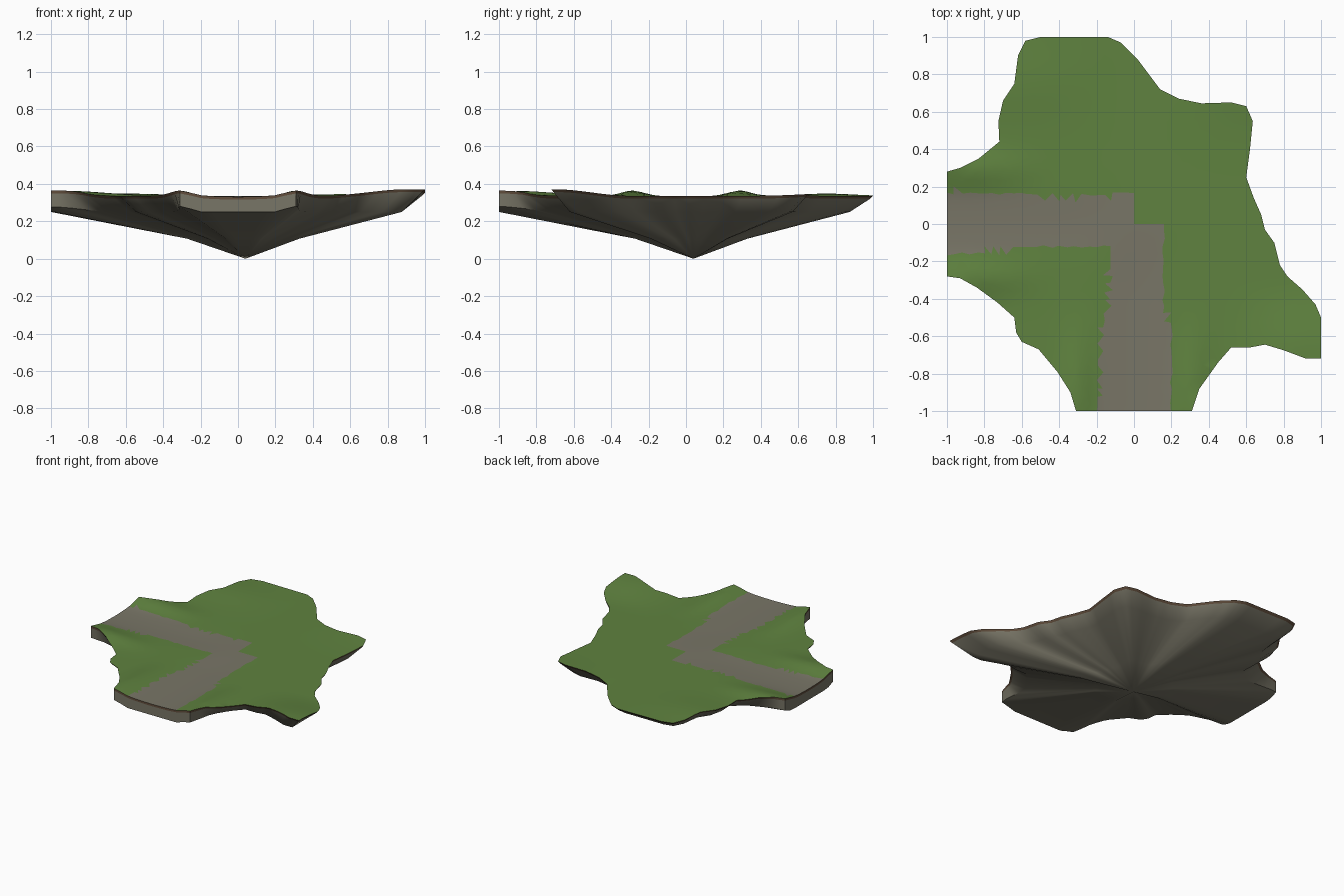
import bpy, bmesh, math, random
from mathutils import Vector
from mathutils.geometry import delaunay_2d_cdt

random.seed(4)
cube = bpy.data.objects.get("Cube")
if cube:
    bpy.data.objects.remove(cube, do_unlink=True)

CENTRE = Vector((0.04, 0.04))  # axis of the hanging rock

# Shoreline, clockwise from the left arm
OUTLINE = [
    (-1, .28), (-.93, .3), (-.83, .35), (-.72, .44), (-.725, .55), (-.7, .66),
    (-.64, .75), (-.62, .9), (-.58, .98), (-.5, 1), (-.14, 1), (-.07, .97),
    (.02, .88), (.14, .72), (.24, .67), (.36, .645), (.52, .65), (.6, .63),
    (.635, .55), (.62, .4), (.6, .25), (.64, .14), (.68, .05), (.7, -.03),
    (.75, -.1), (.78, -.22), (.82, -.28), (.9, -.35), (.97, -.43), (1, -.5),
    (1, -.72), (.92, -.72), (.8, -.675), (.7, -.645), (.62, -.66), (.52, -.66),
    (.45, -.74), (.35, -.88), (.31, -1), (-.31, -1), (-.34, -.9), (-.41, -.79),
    (-.51, -.67), (-.6, -.63), (-.63, -.58), (-.64, -.5), (-.73, -.42),
    (-.84, -.34), (-.93, -.29), (-1, -.28)]


def material(name, colour):
    mat = bpy.data.materials.new(name)
    mat.use_nodes = True
    rgba = (*colour, 1)
    mat.diffuse_color = rgba
    mat.node_tree.nodes["Principled BSDF"].inputs["Base Color"].default_value = rgba
    return mat


def ramp(value, low, high):
    t = min(max((value - low) / (high - low), 0), 1)
    return t * t * (3 - 2 * t)


def bump(value, middle, width):
    return math.exp(-((value - middle) / width) ** 2)


def ground_height(x, y):
    """Gentle lawn with banks beside both road ends and raised shores."""
    z = .336
    z += .028 * ramp(-x, .4, .95) * bump(abs(y), .29, .09)
    z += .028 * ramp(-y, .4, .95) * bump(abs(x), .31, .08)
    z += .035 * ramp(x, .45, .9) * ramp(-y, .3, .7)
    z += .012 * bump(y, .75, .2) * ramp(abs(x), .1, .6)
    z -= .005 * (bump(x, 0, .15) * ramp(-y, 0, .4) + bump(y, 0, .15) * ramp(-x, 0, .4))
    return z


def on_road(x, y):
    """Two road arms meeting at a corner."""
    west = x < 0 and abs(y - .01) < .135 + .03 * ramp(-x, .4, 1) + .03 * ramp(x, -.15, 0) * (y > 0)
    south = y < 0 and abs(x - .01) < .145 + .05 * ramp(-y, .35, .65)
    return west or south


def add_object(name, bm, mats):
    mesh = bpy.data.meshes.new(name)
    bm.to_mesh(mesh)
    bm.free()
    obj = bpy.data.objects.new(name, mesh)
    bpy.context.collection.objects.link(obj)
    for mat in mats:
        mesh.materials.append(mat)
    bpy.ops.object.select_all(action='DESELECT')
    obj.select_set(True)
    bpy.context.view_layer.objects.active = obj
    bpy.ops.object.shade_smooth_by_angle(angle=math.radians(35))
    return obj


grass = material("grass green", (.115, .225, .05))
road = material("road grey", (.19, .18, .135))
soil = material("soil brown", (.12, .075, .045))
stone = material("stone grey", (.19, .18, .135))

# Shoreline with long edges divided evenly
shore = []
for i, start in enumerate(OUTLINE):
    a, b = Vector(start), Vector(OUTLINE[(i + 1) % len(OUTLINE)])
    steps = math.ceil((b - a).length / .06)
    shore += [a.lerp(b, k / steps) for k in range(steps)]
shore.reverse()
count = len(shore)

# Ground: triangulated lawn, road faces chosen by position
STEP = .04
points = list(shore)
for i in range(-24, 25):
    for j in range(-24, 25):
        p = Vector((i * STEP, j * STEP))
        if i:
            p.x += random.uniform(-.008, .008)
        if j:
            p.y += random.uniform(-.008, .008)
        if min((p - s).length for s in shore) > .025:
            points.append(p)
loop = [(i, (i + 1) % count) for i in range(count)]
flat, _, tris, *_ = delaunay_2d_cdt(points, loop, [], 1, 1e-5)
bm = bmesh.new()
verts = [bm.verts.new((p.x, p.y, ground_height(p.x, p.y))) for p in flat]
for tri in tris:
    face = bm.faces.new([verts[k] for k in tri])
    mid = face.calc_center_median()
    face.material_index = int(on_road(mid.x, mid.y))
bmesh.ops.recalc_face_normals(bm, faces=bm.faces)
if sum(f.normal.z for f in bm.faces) < 0:
    bmesh.ops.reverse_faces(bm, faces=bm.faces)
loose = [v for v in bm.verts if not v.link_faces]
bmesh.ops.delete(bm, geom=loose, context='VERTS')
add_object("grass_and_road_ground", bm, [grass, road])

# Rock: soil rim, steep wall and shallow cone in shrinking rings
bm = bmesh.new()
rings = [[] for _ in range(4)]
for p in shore:
    arm = ramp(max(-p.x, -p.y), .8, 1)
    corner = ramp(min(abs(p.x), abs(p.y)), .2, .3)
    top = ground_height(p.x, p.y)
    levels = [
        (1, top),
        (1 - .015 * (1 - arm), top - .015),
        (.87 + .13 * arm, .25 + .03 * corner * arm),
        (.3, .107)]
    for ring, (scale, z) in zip(rings, levels):
        q = CENTRE.lerp(p, scale)
        ring.append(bm.verts.new((q.x, q.y, z)))
apex = bm.verts.new((CENTRE.x, CENTRE.y, 0))
for i, j in loop:
    for level in range(3):
        upper, lower = rings[level], rings[level + 1]
        face = bm.faces.new((upper[i], lower[i], lower[j], upper[j]))
        face.material_index = 0 if level == 0 else 1
    bm.faces.new((rings[3][i], apex, rings[3][j])).material_index = 1
add_object("floating_rock_base", bm, [soil, stone])
